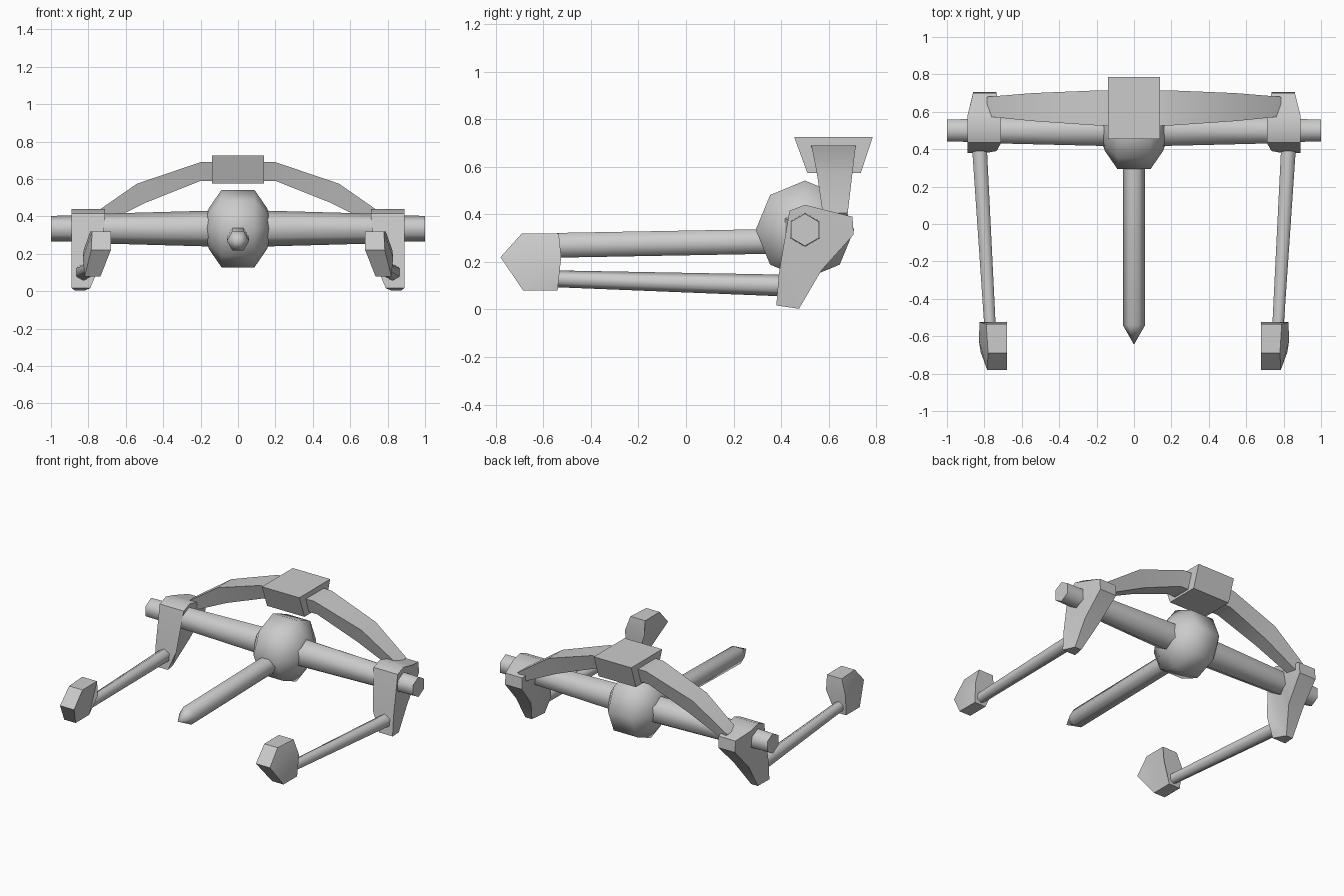
import bpy, bmesh
from math import cos, sin, pi, radians

if "Cube" in bpy.data.objects:
    bpy.data.objects.remove(bpy.data.objects["Cube"])


def loft(name, rings, angle=40):
    """Skin a list of point rings; a one-point ring makes an apex."""
    bm = bmesh.new()
    vs = [[bm.verts.new(p) for p in r] for r in rings]
    for a, b in zip(vs, vs[1:]):
        n = max(len(a), len(b))
        for i in range(n):
            j = (i + 1) % n
            if len(b) == 1:
                bm.faces.new((a[i], a[j], b[0]))
            elif len(a) == 1:
                bm.faces.new((a[0], b[j], b[i]))
            else:
                bm.faces.new((a[i], a[j], b[j], b[i]))
    for r in (vs[0], vs[-1]):
        if len(r) > 2:
            bm.faces.new(r)
    bmesh.ops.triangulate(bm, faces=[f for f in bm.faces if len(f.verts) > 4])
    bmesh.ops.recalc_face_normals(bm, faces=bm.faces)
    me = bpy.data.meshes.new(name)
    bm.to_mesh(me)
    bm.free()
    for p in me.polygons:
        p.use_smooth = True
    me.set_sharp_from_angle(angle=radians(angle))
    ob = bpy.data.objects.new(name, me)
    bpy.context.collection.objects.link(ob)
    return ob


def ring_x(x, r, n, start=0.0, y=0.5, z=0.335):
    return [(x, y + r * cos(start + 2 * pi * i / n), z + r * sin(start + 2 * pi * i / n))
            for i in range(n)]


def ring_y(x, y, z, r, start=0.0, n=6):
    return [(x + r * cos(start + 2 * pi * i / n), y, z + r * sin(start + 2 * pi * i / n))
            for i in range(n)]


def slab(name, prof, side, apex=None, angle=40):
    """Profile points (y, z, inner x, outer x), with an optional outer apex."""
    rings = [[(side * p[2], p[0], p[1]) for p in prof],
             [(side * p[3], p[0], p[1]) for p in prof]]
    if apex:
        rings.append([(side * apex[0], apex[1], apex[2])])
    return loft(name, rings, angle)


# cross axle, thicker in the middle
axle = [(-1, .068), (-.89, .07), (-.72, .08), (-.14, .096),
        (.14, .096), (.72, .08), (.89, .07), (1, .068)]
loft("axle", [ring_x(x, r, 6, pi / 6) for x, r in axle], 65)

# faceted central hub
hub = [(-.17, .07), (-.155, .11), (-.088, .207), (.088, .207), (.155, .11), (.17, .07)]
loft("hub", [ring_x(x, r, 8) for x, r in hub], 65)

# central pole with pointed tip
loft("pole", [ring_y(0, .40, .287, .06), ring_y(0, -.54, .27, .06), [(0, -.645, .27)]], 65)

# arched beam with a tapered cross-section
half = [(.14, .69, .14, .59, .525, .715), (.2, .69, .2, .59, .527, .714),
        (.54, .575, .49, .475, .55, .70), (.785, .405, .735, .355, .575, .68)]


def beam_ring(s, xt, zt, xb, zb, y0, y1):
    i = (y1 - y0) * .17
    return [(s * xt, y0, zt), (s * xt, y1, zt), (s * xb, y1 - i, zb), (s * xb, y0 + i, zb)]


loft("arched_beam", [beam_ring(-1, *h) for h in half[::-1]] + [beam_ring(1, *h) for h in half])

# seat block
seat = [(.455, .725), (.785, .725), (.735, .575), (.51, .575)]
loft("seat_block", [[(x, y, z) for y, z in seat] for x in (-.14, .14)])

bracket = [(.50, .44, .71, .89), (.435, .415, .71, .89), (.39, .147, .735, .89),
           (.38, .017, .79, .89), (.475, .003, .82, .87), (.57, .165, .76, .87),
           (.705, .315, .735, .86), (.70, .39, .735, .86), (.58, .42, .71, .89)]
weight = [(-.78, .22, .68, .785), (-.69, .32, .68, .78), (-.535, .32, .68, .79),
          (-.525, .22, .68, .825), (-.54, .08, .735, .82), (-.685, .08, .735, .82)]

for side, tag in ((-1, "left"), (1, "right")):
    # hanging bracket on the axle
    slab(tag + "_bracket", bracket, side)
    # long forward arm
    loft(tag + "_arm", [ring_y(side * .828, .44, .10, .046, pi / 6),
                        ring_y(side * .768, -.58, .13, .035, pi / 6)], 65)
    # angular weight at the arm's front end
    slab(tag + "_weight", weight, side, (.83, -.62, .18))
